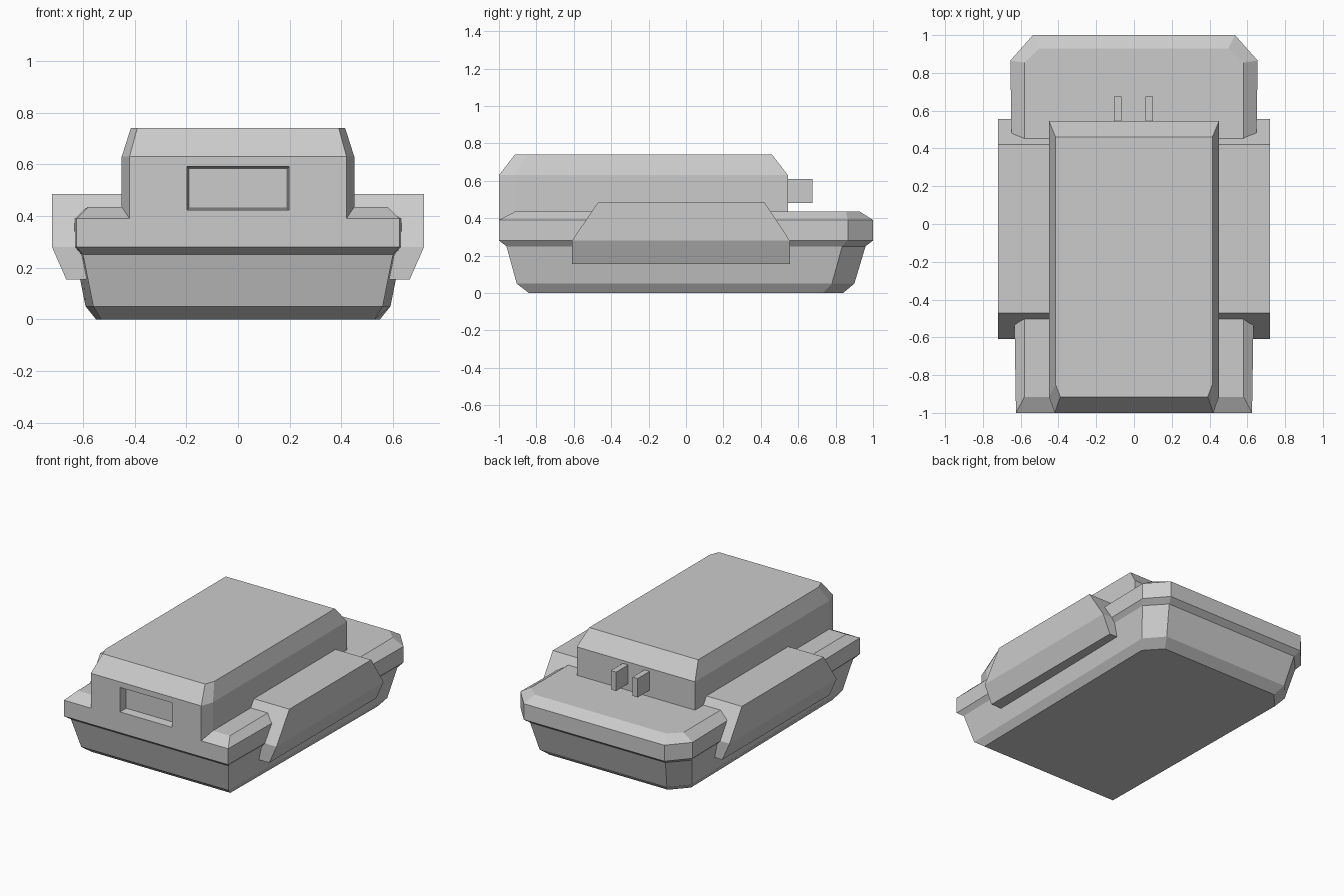
import bpy, bmesh

if "Cube" in bpy.data.objects:
    bpy.data.objects.remove(bpy.data.objects["Cube"])


def loft(name, rings):
    """Skin a closed solid through rings of matching point counts."""
    bm = bmesh.new()
    loops = [[bm.verts.new(p) for p in ring] for ring in rings]
    n = len(loops[0])
    for a, b in zip(loops, loops[1:]):
        for i in range(n):
            j = (i + 1) % n
            bm.faces.new((a[i], a[j], b[j], b[i]))
    bm.faces.new(loops[0])
    bm.faces.new(loops[-1])
    bmesh.ops.recalc_face_normals(bm, faces=bm.faces)
    mesh = bpy.data.meshes.new(name)
    bm.to_mesh(mesh)
    bm.free()
    obj = bpy.data.objects.new(name, mesh)
    bpy.context.collection.objects.link(obj)
    return obj


def symmetric(half, z):
    """Mirror a right-hand outline (front to back) into a full ring at z."""
    return [(x, y, z) for x, y in half] + [(-x, y, z) for x, y in reversed(half)]


def box(name, x0, x1, y0, y1, z0, z1):
    ring = lambda z: [(x0, y0, z), (x1, y0, z), (x1, y1, z), (x0, y1, z)]
    return loft(name, [ring(z0), ring(z1)])


# Hull: square front corners, chamfered rear corners
# z, front x, front y, side x, side y, rear x, rear y
hull_levels = [
    (0.00, 0.53, -0.84, 0.55, 0.73, 0.45, 0.84),
    (0.05, 0.56, -0.905, 0.59, 0.78, 0.485, 0.90),
    (0.25, 0.60, -0.96, 0.63, 0.835, 0.515, 0.96),
    (0.28, 0.625, -1.00, 0.655, 0.865, 0.535, 1.00),
    (0.39, 0.625, -1.00, 0.655, 0.865, 0.535, 1.00),
    (0.435, 0.58, -0.915, 0.58, 0.855, 0.50, 0.93),
]
loft("hull", [symmetric([(a, b), (c, d), (e, f)], z)
              for z, a, b, c, d, e, f in hull_levels])

# Upper body: chamfered front corners, sloped shoulders
lower = [(0.42, -1.0), (0.45, -0.915), (0.45, 0.545)]
upper = [(0.39, -0.915), (0.415, -0.85), (0.415, 0.46)]
body = loft("upper_body", [symmetric(lower, 0.39), symmetric(lower, 0.63),
                           symmetric(upper, 0.74)])

# Tapered window recess cut into the front
cutter = loft("window_cutter", [
    [(-w, y, z0), (w, y, z0), (w, y, z1), (-w, y, z1)]
    for w, y, z0, z1 in ((0.205, -1.05, 0.417, 0.60), (0.19, -0.945, 0.43, 0.583))])
cutter.hide_render = True
cut = body.modifiers.new("window", 'BOOLEAN')
cut.operation = 'DIFFERENCE'
cut.solver = 'EXACT'
cut.object = cutter
bpy.context.view_layer.objects.active = body
bpy.ops.object.modifier_apply(modifier=cut.name)
bpy.data.objects.remove(cutter)

# Side pods: sloped ends, undercut lower outer edge
pod_levels = [(0.155, 0.665, -0.61, 0.555), (0.28, 0.72, -0.61, 0.555),
              (0.485, 0.72, -0.47, 0.42)]
for side, label in ((1, "right"), (-1, "left")):
    loft(label + "_side_pod", [
        [(side * 0.42, y0, z), (side * x, y0, z), (side * x, y1, z), (side * 0.42, y1, z)]
        for z, x, y0, y1 in pod_levels])

# Rear prongs
for label, x in (("left", -0.085), ("right", 0.08)):
    box(label + "_rear_prong", x - 0.02, x + 0.02, 0.52, 0.675, 0.48, 0.61)
